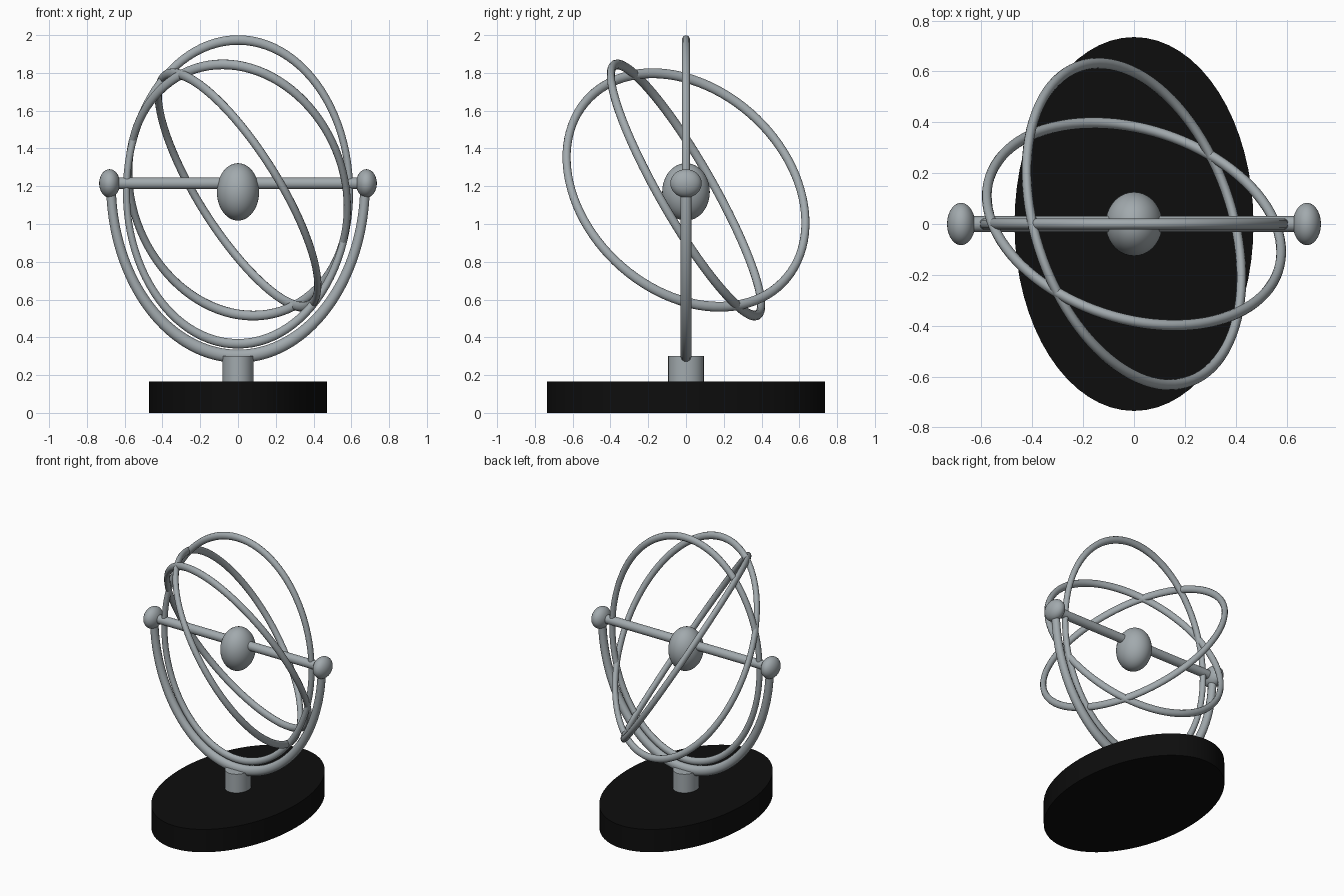
import bpy, bmesh
from math import cos, sin, pi
from mathutils import Vector

if "Cube" in bpy.data.objects:
    bpy.data.objects.remove(bpy.data.objects["Cube"])

SCALE = Vector((0.735, 0.83, 1.0))   # the rings are squashed into ellipses


def material(name, rgb):
    m = bpy.data.materials.new(name)
    m.use_nodes = True
    m.diffuse_color = (*rgb, 1)
    m.node_tree.nodes["Principled BSDF"].inputs["Base Color"].default_value = (*rgb, 1)
    return m


steel = material("steel grey", (0.36, 0.40, 0.42))
black = material("black", (0.004, 0.004, 0.004))


def finish(name, mat, angle=0.7):
    ob = bpy.context.object
    ob.name = ob.data.name = name
    ob.data.materials.append(mat)
    bpy.ops.object.transform_apply(location=False, rotation=True, scale=True)
    bpy.ops.object.shade_smooth_by_angle(angle=angle)
    return ob


def disc(name, mat, rx, ry, z0, z1):
    bpy.ops.mesh.primitive_cylinder_add(vertices=64, radius=1, depth=1,
                                        location=(0, 0, (z0 + z1) / 2))
    bpy.context.object.scale = (rx, ry, z1 - z0)
    return finish(name, mat)


def ball(name, loc, radii):
    bpy.ops.mesh.primitive_uv_sphere_add(segments=40, ring_count=24, radius=1, location=loc)
    bpy.context.object.scale = radii
    return finish(name, steel)


def hoop(name, normal, radius, tube, z, start=0.0, sweep=2 * pi, steps=96, sides=12):
    """Sweep a round tube along a circle, or part of one, facing the normal."""
    n = Vector(normal).normalized()
    u = n.cross(Vector((0, 0, 1))).normalized()
    v = u.cross(n)
    closed = sweep > 6
    bm = bmesh.new()
    loops = []
    for i in range(steps if closed else steps + 1):
        a = start + sweep * i / steps
        out = u * cos(a) + v * sin(a)
        loops.append([bm.verts.new(SCALE * (out * (radius + tube * cos(b)) + n * tube * sin(b)))
                      for b in (2 * pi * (j + 0.5) / sides for j in range(sides))])
    for i in range(steps):
        p, q = loops[i], loops[(i + 1) % len(loops)]
        for j in range(sides):
            k = (j + 1) % sides
            bm.faces.new((p[j], p[k], q[k], q[j]))
    if not closed:
        bm.faces.new(loops[0])
        bm.faces.new(loops[-1])
    bmesh.ops.recalc_face_normals(bm, faces=bm.faces)
    me = bpy.data.meshes.new(name)
    bm.to_mesh(me)
    bm.free()
    ob = bpy.data.objects.new(name, me)
    ob.location.z = z
    bpy.context.collection.objects.link(ob)
    bpy.ops.object.select_all(action="DESELECT")
    ob.select_set(True)
    bpy.context.view_layer.objects.active = ob
    return finish(name, steel)


# Stand
disc("base", black, 0.47, 0.735, 0, 0.165)
disc("post", steel, 0.083, 0.094, 0.16, 0.30)
hoop("cradle_arc", (0, 1, 0), 0.915, 0.036, 1.215, start=pi, sweep=pi)

# Axle with end knobs and the centre ball
bpy.ops.mesh.primitive_cylinder_add(vertices=32, radius=0.031, depth=1.34,
                                    location=(0, 0, 1.215), rotation=(0, pi / 2, 0))
finish("axle", steel)
for side, sx in (("left", 1), ("right", -1)):
    ball(side + "_knob", (0.68 * sx, 0, 1.215), (0.055, 0.083, 0.075))
ball("centre_ball", (0, 0, 1.17), (0.112, 0.126, 0.152))

# Three crossing rings
hoop("upright_ring", (0, 1, 0), 0.804, 0.026, 1.17)
hoop("tilted_ring", (0.2, 0.8, 0.56), 0.804, 0.026, 1.18)
hoop("slanted_ring", (0.70, 0.32, 0.64), 0.804, 0.026, 1.18)
